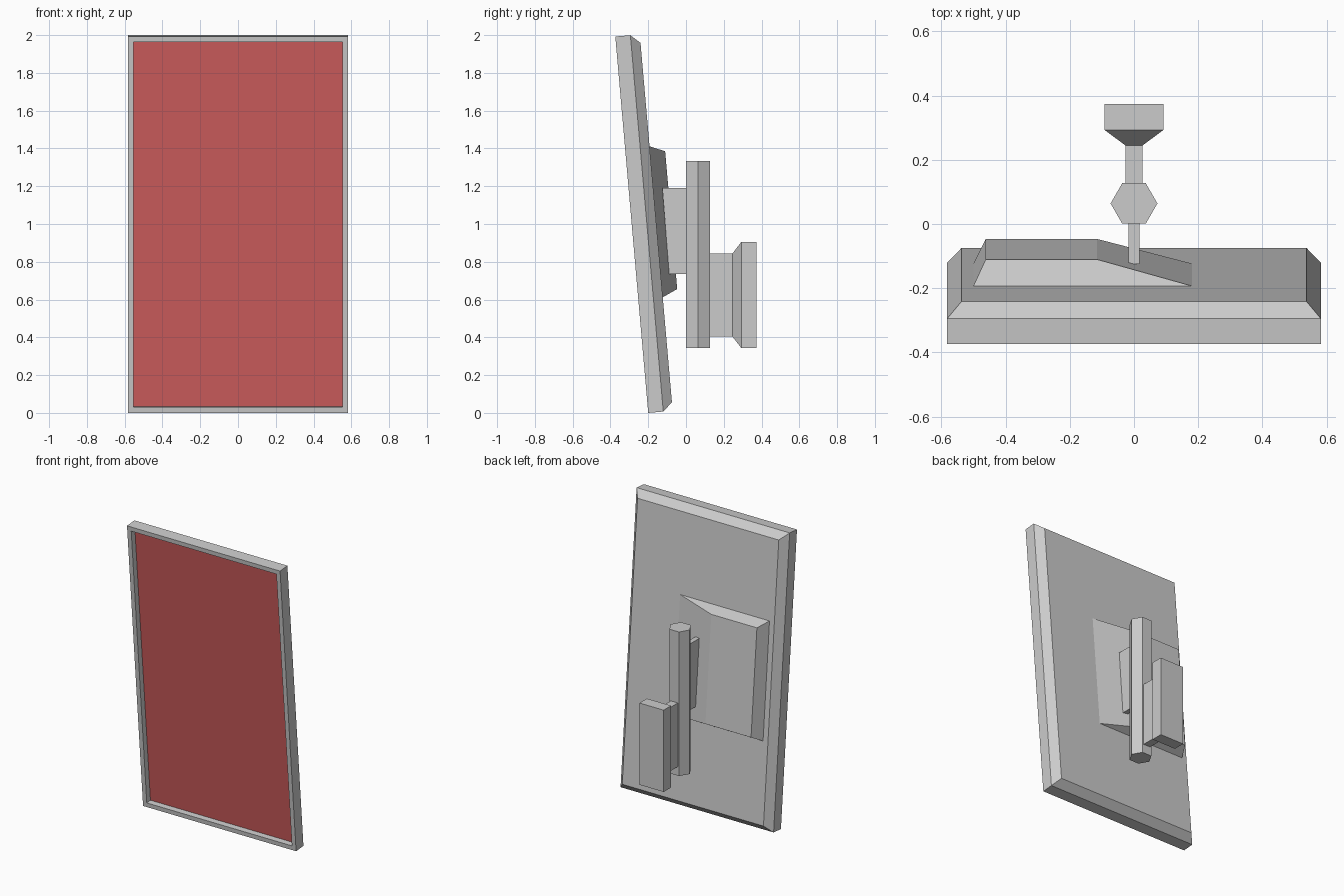
import bpy
import bmesh
import math
from mathutils import Matrix

cube = bpy.data.objects.get("Cube")
if cube:
    bpy.data.objects.remove(cube, do_unlink=True)


def material(name, colour):
    mat = bpy.data.materials.new(name)
    mat.use_nodes = True
    mat.diffuse_color = colour
    mat.node_tree.nodes["Principled BSDF"].inputs["Base Color"].default_value = colour
    return mat


grey = material("casing grey", (0.6, 0.6, 0.6, 1))
red = material("screen red", (0.62, 0.11, 0.11, 1))

# Leaning frame shared by the panel and the box on its back
LEAN = Matrix.Translation((0, -0.2, 0)) @ Matrix.Rotation(math.radians(5), 4, 'X')


def rect(x0, x1, z0, z1, y):
    """Rectangle facing along y."""
    return [(x0, y, z0), (x1, y, z0), (x1, y, z1), (x0, y, z1)]


def loft(name, rings, matrix=Matrix(), first_cap=None):
    """Closed solid through matching rings; first_cap colours the starting cap."""
    bm = bmesh.new()
    loops = [[bm.verts.new(p) for p in ring] for ring in rings]
    cap = bm.faces.new(loops[0])
    bm.faces.new(loops[-1])
    for a, b in zip(loops, loops[1:]):
        for i in range(len(a)):
            j = (i + 1) % len(a)
            bm.faces.new((a[i], a[j], b[j], b[i]))
    if first_cap:
        cap.material_index = 1
    bmesh.ops.recalc_face_normals(bm, faces=bm.faces)
    bm.transform(matrix)
    mesh = bpy.data.meshes.new(name)
    bm.to_mesh(mesh)
    bm.free()
    mesh.materials.append(grey)
    if first_cap:
        mesh.materials.append(first_cap)
    obj = bpy.data.objects.new(name, mesh)
    bpy.context.collection.objects.link(obj)
    return obj


# Display panel: recessed screen, thin bezel, bevelled back
W, H = 0.582, 2.0


def panel_ring(inset, depth):
    return rect(inset - W, W - inset, inset, H - inset, depth)


loft("display_panel", [
    panel_ring(0.03, 0.04), panel_ring(0.03, 0), panel_ring(0, 0),
    panel_ring(0, 0.08), panel_ring(0.045, 0.13)], LEAN, red)

# Lopsided tapered housing on the panel's back
loft("back_housing", [
    rect(-0.5, 0.18, 0.603, 1.405, 0.13),
    rect(-0.462, -0.115, 0.64, 1.372, 0.21)], LEAN)

# Thin arm whose front edge follows the lean of the housing
arm_front = [(x, -0.03 - 0.08 * z, z) for x, _, z in rect(-0.017, 0.017, 0.735, 1.19, 0)]
loft("support_arm", [arm_front, rect(-0.017, 0.017, 0.735, 1.19, 0.01)])

# Six-sided upright column
hexagon = [(0.073 * math.cos(i * math.pi / 3), 0.064 + 0.073 * math.sin(i * math.pi / 3))
           for i in range(6)]
loft("column", [[(x, y, z) for x, y in hexagon] for z in (0.343, 1.333)])

# Wall bracket: neck, flare and block
loft("wall_bracket", [
    rect(-0.027, 0.027, 0.405, 0.843, 0.12),
    rect(-0.027, 0.027, 0.405, 0.843, 0.245),
    rect(-0.092, 0.092, 0.343, 0.905, 0.293),
    rect(-0.092, 0.092, 0.343, 0.905, 0.374)])
